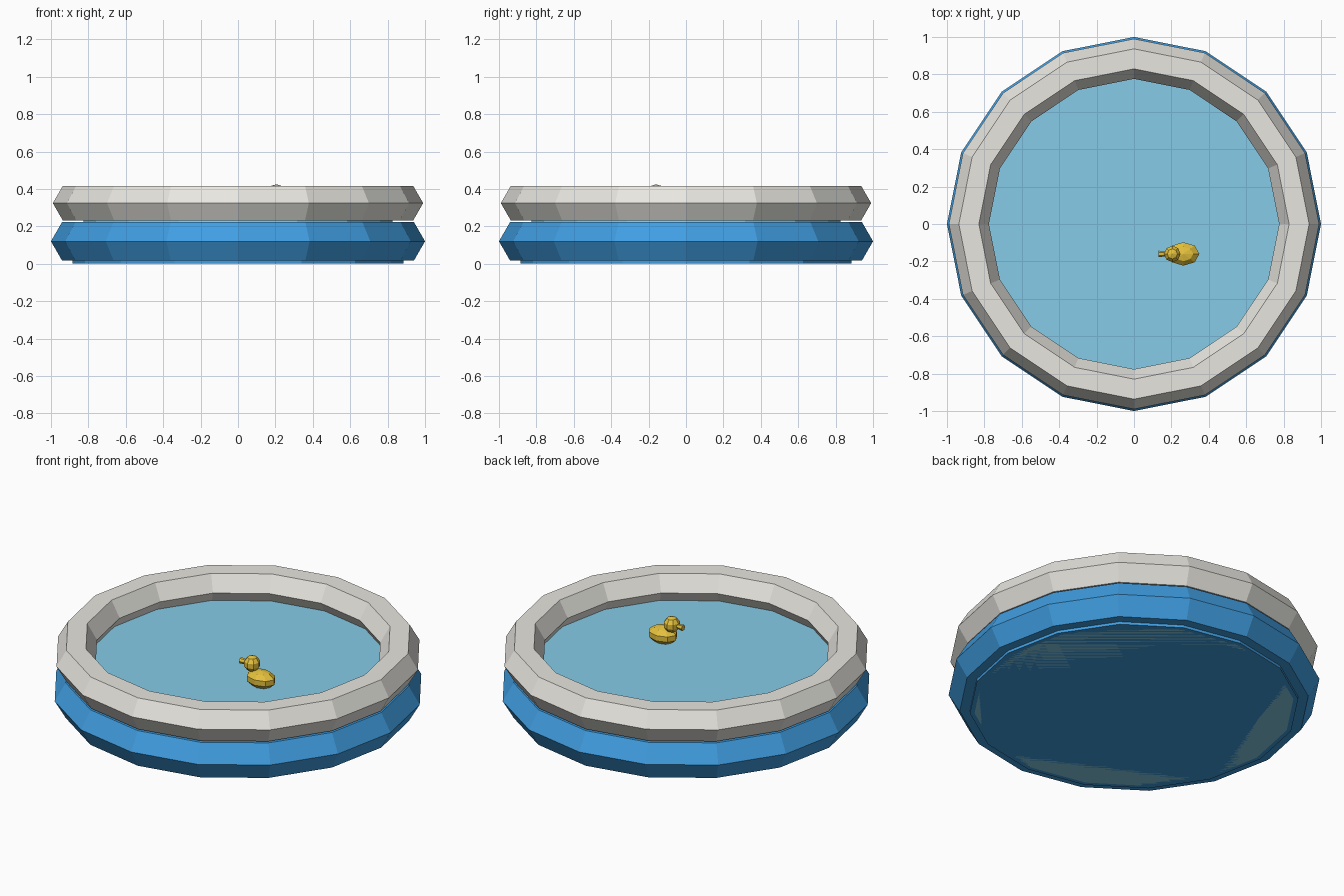
import bpy
import math

cube = bpy.data.objects.get("Cube")
if cube:
    bpy.data.objects.remove(cube, do_unlink=True)

SIDES = 16


def linear(c):
    return c / 12.92 if c <= 0.04045 else ((c + 0.055) / 1.055) ** 2.4


def material(name, r, g, b):
    mat = bpy.data.materials.new(name)
    mat.use_nodes = True
    colour = (linear(r), linear(g), linear(b), 1)
    mat.diffuse_color = colour
    mat.node_tree.nodes["Principled BSDF"].inputs["Base Color"].default_value = colour
    return mat


blue = material("pool blue", 0.25, 0.62, 0.885)
grey = material("warm light grey", 0.91, 0.905, 0.88)
teal = material("water", 0.525, 0.80, 0.905)
yellow = material("duck yellow", 0.90, 0.76, 0.24)


def finish(name, mat):
    obj = bpy.context.object
    obj.name = name
    obj.data.materials.append(mat)
    return obj


def tube(name, mat, radius, thickness, z):
    """Inflated ring with a hexagonal section, pointed outward."""
    bpy.ops.mesh.primitive_torus_add(
        major_segments=SIDES, minor_segments=6, location=(0, 0, z),
        major_radius=radius, minor_radius=thickness)
    return finish(name, mat)


def disc(name, mat, bottom_radius, top_radius, z0, z1):
    bpy.ops.mesh.primitive_cone_add(
        vertices=SIDES, radius1=bottom_radius, radius2=top_radius,
        depth=z1 - z0, location=(0, 0, (z0 + z1) / 2))
    return finish(name, mat)


def ball(name, mat, rings, location, scale):
    bpy.ops.mesh.primitive_uv_sphere_add(
        segments=8, ring_count=rings, radius=1, location=location)
    bpy.context.object.scale = scale
    return finish(name, mat)


# Pool: floor and water share the ground plane
tube("lower_ring", blue, 0.88, 0.12, 0.12)
tube("upper_ring", grey, 0.883, 0.107, 0.324)
disc("pool_floor", blue, 0.885, 0.885, 0, 0.03)
disc("water_body", teal, 0.86, 0.82, 0, 0.265)

# Floating toy duck facing -x
y = -0.16
ball("duck_body", yellow, 5, (0.264, y, 0.305), (0.09, 0.066, 0.05))
ball("duck_head", yellow, 5, (0.205, y, 0.38), (0.046, 0.046, 0.045))
bpy.ops.mesh.primitive_cone_add(
    vertices=6, radius1=0.011, radius2=0.018, depth=0.05,
    location=(0.155, y, 0.378), rotation=(0, -math.pi / 2, 0))
finish("duck_beak", yellow)
